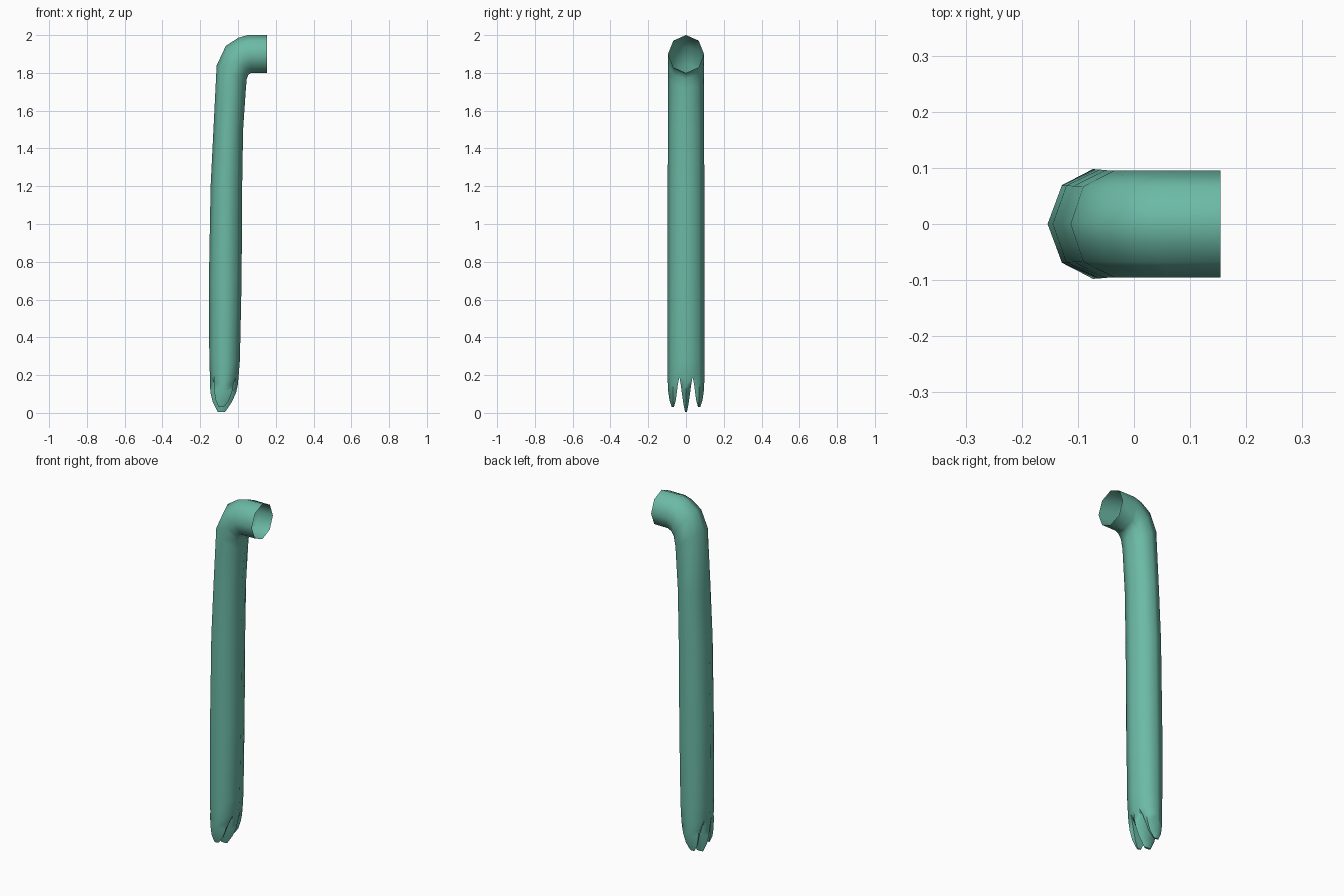
import bpy, bmesh, math
from mathutils import Vector

if "Cube" in bpy.data.objects:
    bpy.data.objects.remove(bpy.data.objects["Cube"])

mat = bpy.data.materials.new("sea_green")
mat.diffuse_color = (0.15, 0.49, 0.38, 1)
mat.use_nodes = True
mat.node_tree.nodes["Principled BSDF"].inputs["Base Color"].default_value = mat.diffuse_color

# Arm sections: outer x, z, inner x, z, half width in y
sections = [
    (0.154, 2.00, 0.154, 1.80, 0.095),
    (0.05, 2.00, 0.07, 1.80, 0.095),
    (0.00, 1.985, 0.055, 1.79, 0.095),
    (-0.065, 1.942, 0.046, 1.767, 0.095),
    (-0.113, 1.84, 0.042, 1.72, 0.095),
    (-0.130, 1.50, 0.027, 1.50, 0.096),
    (-0.145, 1.20, 0.022, 1.20, 0.097),
    (-0.154, 0.70, 0.019, 0.70, 0.097),
    (-0.152, 0.30, 0.010, 0.28, 0.098),
    (-0.149, 0.20, 0.003, 0.19, 0.098),
]

# Eight-sided section with four extra points where the fingers divide
s = math.sqrt(0.5)
h = (1 + s) / 2
half = [(1, 0), (h, s / 2), (s, s), (0, 1), (-s, s), (-h, s / 2)]
unit = half + [(-a, -b) for a, b in half]

bm = bmesh.new()


def ring(ox, oz, ix, iz, r):
    outer, inner = Vector((ox, 0, oz)), Vector((ix, 0, iz))
    c, a = (outer + inner) / 2, (outer - inner) / 2
    return [bm.verts.new(c + a * u + Vector((0, r * v, 0))) for u, v in unit]


def bridge(A, B):
    n = len(A)
    for i in range(n):
        j = (i + 1) % n
        bm.faces.new((A[i], A[j], B[j], B[i]))


# Arm tube, left open at the shoulder
rings = [ring(*sec) for sec in sections]
for A, B in zip(rings, rings[1:]):
    bridge(A, B)
last = rings[-1]

# Three fingers: point indices, centre y, tip height
fingers = [((11, 0, 1, 5, 6, 7), 0.0, 0.005),
           ((1, 2, 3, 4, 5), 0.069, 0.032),
           ((7, 8, 9, 10, 11), -0.069, 0.032)]
# height, centre x, x scale, y scale, pull of the dividing points
levels = [(0.145, -0.075, 0.97, 0.95, 0.82),
          (0.105, -0.078, 0.89, 0.88, 0.72),
          (0.055, -0.083, 0.66, 0.62, 0.70),
          (None, -0.088, 0.26, 0.22, 0.70)]
for ids, cy, tip in fingers:
    prev = [last[i] for i in ids]
    top = [v.co.copy() for v in prev]
    for z, cx, sx, sy, pull in levels:
        z = tip if z is None else z + tip * 0.35
        loop = []
        for i, p in zip(ids, top):
            k = pull if i in (1, 5, 7, 11) else 1
            loop.append(bm.verts.new((cx + (p.x + 0.073) * sx * k,
                                      cy + (p.y - cy) * sy * k, z)))
        bridge(prev, loop)
        prev = loop
    bm.faces.new(prev)

bmesh.ops.recalc_face_normals(bm, faces=bm.faces)
me = bpy.data.meshes.new("arm")
bm.to_mesh(me)
bm.free()
me.materials.append(mat)
arm = bpy.data.objects.new("arm", me)
bpy.context.collection.objects.link(arm)
bpy.context.view_layer.objects.active = arm
arm.select_set(True)
bpy.ops.object.shade_smooth_by_angle(angle=math.radians(60))
